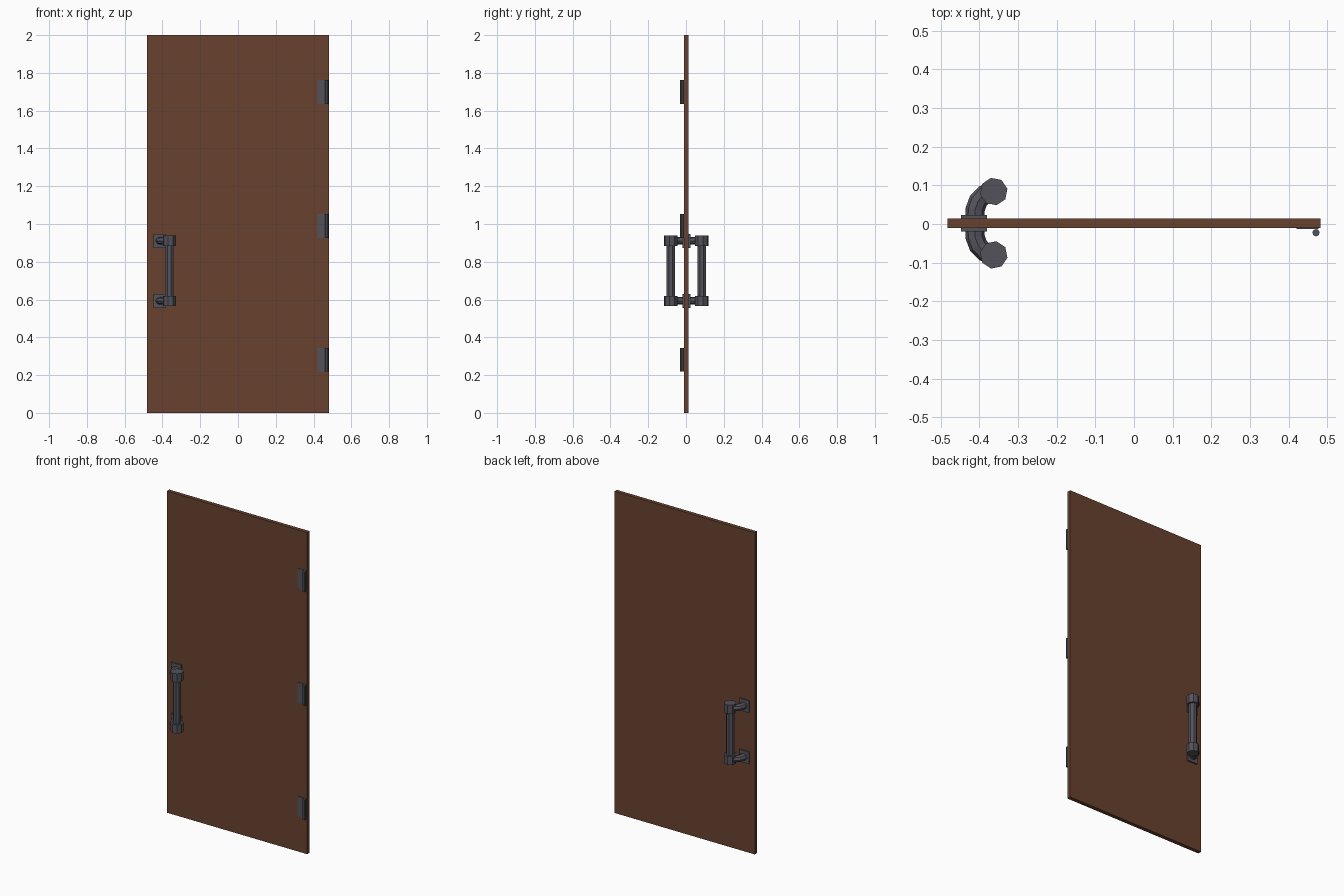
import bpy, bmesh, math
from mathutils import Vector

if "Cube" in bpy.data.objects:
    bpy.data.objects.remove(bpy.data.objects["Cube"])

YC = 0.002  # mid-plane of the door


def material(name, color):
    m = bpy.data.materials.new(name)
    m.diffuse_color = (*color, 1)
    m.use_nodes = True
    m.node_tree.nodes["Principled BSDF"].inputs["Base Color"].default_value = m.diffuse_color
    return m


WOOD = material("brown wood", (0.140, 0.054, 0.028))
METAL = material("dark grey metal", (0.090, 0.086, 0.105))


def finish(name, bm, mat):
    bmesh.ops.recalc_face_normals(bm, faces=bm.faces)
    me = bpy.data.meshes.new(name)
    bm.to_mesh(me)
    bm.free()
    me.materials.append(mat)
    ob = bpy.data.objects.new(name, me)
    bpy.context.collection.objects.link(ob)
    return ob


def loft(name, rings, mat):
    bm = bmesh.new()
    loops = [[bm.verts.new(p) for p in r] for r in rings]
    n = len(loops[0])
    for a, b in zip(loops, loops[1:]):
        for i in range(n):
            j = (i + 1) % n
            bm.faces.new((a[i], a[j], b[j], b[i]))
    bm.faces.new(loops[0])
    bm.faces.new(loops[-1])
    return finish(name, bm, mat)


def box(name, x, y, z, mat):
    rings = [[(x[0], y[0], h), (x[1], y[0], h), (x[1], y[1], h), (x[0], y[1], h)] for h in z]
    return loft(name, rings, mat)


def rod(name, cx, cy, profile, sides, mat, turn=0.0):
    # vertical turned part, profile = (radius, z)
    rings = [[(cx + r * math.cos(turn + math.tau * i / sides),
               cy + r * math.sin(turn + math.tau * i / sides), z) for i in range(sides)]
             for r, z in profile]
    return loft(name, rings, mat)


# Door panel
box("door_panel", (-0.483, 0.483), (-0.010, 0.014), (0, 2), WOOD)

# Hinges: thin leaf and round barrel
for i, z in enumerate((0.281, 0.990, 1.699)):
    box(f"hinge_leaf_{i}", (0.420, 0.478), (-0.0135, -0.009), (z - 0.063, z + 0.063), METAL)
    rod(f"hinge_barrel_{i}", 0.471, -0.0225, [(0.0095, z - 0.063), (0.0095, z + 0.063)], 8, METAL)

# Pull handles, one on each face of the door
ARM = [(-0.412, 0.008), (-0.411, 0.036), (-0.403, 0.058), (-0.388, 0.074), (-0.362, 0.082)]
for side, s in (("front", -1), ("back", 1)):
    cx, cy = -0.363, YC + s * 0.082
    rod(f"{side}_grip", cx, cy, [(0.024, 0.59), (0.024, 0.91)], 8, METAL, 0.35)
    for end, z in (("lower", 0.593), ("upper", 0.911)):
        # End cap of the grip
        rod(f"{side}_{end}_cap", cx, cy, [(0.036, z - 0.027), (0.036, z + 0.027)],
            8, METAL, s * 0.2)
        # Mounting plate
        box(f"{side}_{end}_plate", (-0.448, -0.380), sorted((YC + s * 0.010, YC + s * 0.021)),
            (z - 0.037, z + 0.037), METAL)
        # Curved arm swept from plate to cap
        pts = [Vector((x, YC + s * y, z)) for x, y in ARM]
        rings = []
        for k, p in enumerate(pts):
            t = (pts[min(k + 1, 4)] - pts[max(k - 1, 0)]).normalized()
            w = t.cross(Vector((0, 0, 1)))
            rings.append([p + w * 0.025 * math.cos(a) + Vector((0, 0, 0.02 * math.sin(a)))
                          for a in (math.tau * i / 8 for i in range(8))])
        loft(f"{side}_{end}_arm", rings, METAL)
